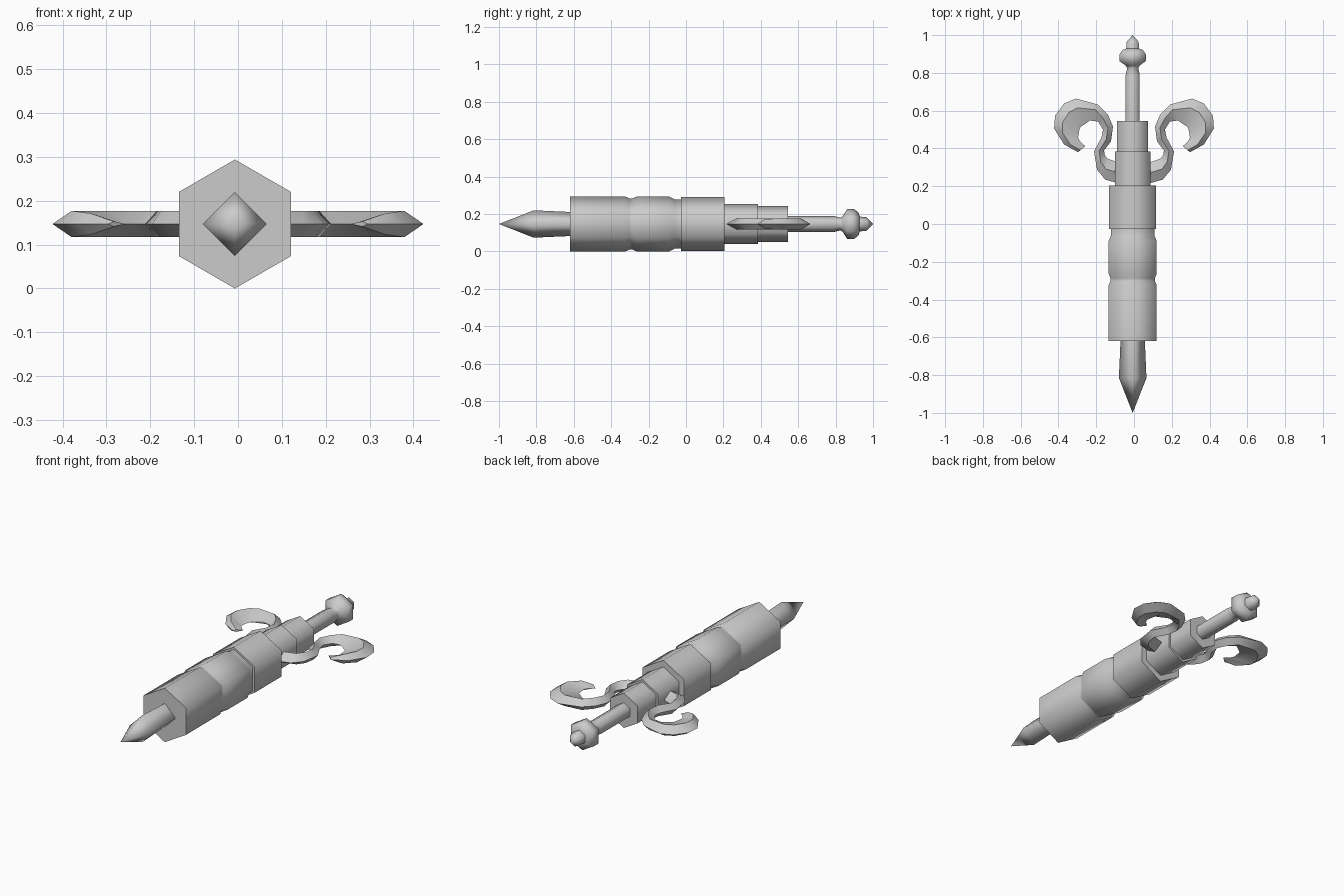
import bpy, bmesh, math

if "Cube" in bpy.data.objects:
    bpy.data.objects.remove(bpy.data.objects["Cube"])

CX, CZ = -0.007, 0.147   # long axis of the body

grey = bpy.data.materials.new("plain_grey")
grey.diffuse_color = (0.6, 0.6, 0.6, 1)
grey.use_nodes = True
grey.node_tree.nodes["Principled BSDF"].inputs["Base Color"].default_value = grey.diffuse_color


def finish(name, bm, angle):
    bmesh.ops.recalc_face_normals(bm, faces=bm.faces)
    for f in bm.faces:
        f.smooth = True
    for e in bm.edges:
        if len(e.link_faces) == 2 and e.calc_face_angle() > math.radians(angle):
            e.smooth = False
        if any(len(f.verts) > 4 for f in e.link_faces) or e.is_boundary:
            e.smooth = False
    mesh = bpy.data.meshes.new(name)
    bm.to_mesh(mesh)
    bm.free()
    mesh.materials.append(grey)
    ob = bpy.data.objects.new(name, mesh)
    bpy.context.collection.objects.link(ob)
    return ob


def lathe(name, profile, sides=6, angle=62):
    """Sweep (y, radius) pairs round the long axis, one corner pointing up."""
    bm = bmesh.new()
    rings = []
    for y, r in profile:
        if r == 0:
            rings.append([bm.verts.new((CX, y, CZ))] * sides)
            continue
        rings.append([bm.verts.new((CX + r * math.sin(math.tau * i / sides), y,
                                    CZ + r * math.cos(math.tau * i / sides)))
                      for i in range(sides)])
    for a, b in zip(rings, rings[1:]):
        for i in range(sides):
            j = (i + 1) % sides
            quad = list(dict.fromkeys((a[i], a[j], b[j], b[i])))
            bm.faces.new(quad)
    for ring, (y, r) in ((rings[0], profile[0]), (rings[-1], profile[-1])):
        if r:
            cap = bm.faces.new(ring)
            for e in cap.edges:
                e.smooth = False
    return finish(name, bm, angle)


# Square spike at the front
lathe("spike", [(-1, 0), (-0.815, 0.073), (-0.61, 0.064)], sides=4, angle=91)

# Grooved hexagonal barrel
lathe("barrel", [(-0.62, 0.147), (-0.325, 0.147), (-0.302, 0.136), (-0.288, 0.136),
                 (-0.262, 0.147), (-0.09, 0.147), (-0.06, 0.132), (-0.02, 0.132)])

# Stepped hexagonal collars
lathe("rear_block", [(-0.027, 0.144), (0.205, 0.144)])
lathe("large_collar", [(0.2, 0.108), (0.385, 0.108)])
lathe("small_collar", [(0.38, 0.095), (0.545, 0.095)])

# Handle with knob and pointed end
lathe("handle", [(0.54, 0.043), (0.79, 0.043), (0.825, 0.034), (0.838, 0.042),
                 (0.862, 0.08), (0.9, 0.08), (0.923, 0.06), (0.928, 0.04),
                 (0.965, 0.036), (1.0, 0)])

# Curled side hooks: outer and inner edge of the curl at each station, ridge height
STATIONS = [
    (0.08, 0.215, 0.08, 0.325, 0.03), (0.153, 0.235, 0.143, 0.347, 0.03),
    (0.196, 0.288, 0.156, 0.37, 0.03), (0.212, 0.384, 0.158, 0.39, 0.03),
    (0.172, 0.458, 0.122, 0.437, 0.03), (0.164, 0.50, 0.111, 0.516, 0.03),
    (0.19, 0.542, 0.138, 0.579, 0.03), (0.233, 0.548, 0.19, 0.632, 0.03),
    (0.286, 0.511, 0.307, 0.664, 0.03), (0.291, 0.49, 0.37, 0.638, 0.03),
    (0.296, 0.458, 0.418, 0.574, 0.03), (0.286, 0.437, 0.423, 0.505, 0.03),
    (0.262, 0.416, 0.37, 0.421, 0.024), (0.257, 0.413, 0.296, 0.38, 0.006)]


def hook(name, side):
    bm = bmesh.new()
    rings = []
    for k, (ax, ay, bx, by, h) in enumerate(STATIONS):
        t = 0.5 if k < 7 else 0.68     # ridge lies nearer the broad outer edge
        mx, my = ax + (bx - ax) * t, ay + (by - ay) * t
        rings.append([bm.verts.new((side * x, y, z)) for x, y, z in
                      ((ax, ay, CZ), (mx, my, CZ + h), (bx, by, CZ), (mx, my, CZ - h))])
    for a, b in zip(rings, rings[1:]):
        for i in range(4):
            j = (i + 1) % 4
            bm.faces.new((a[i], a[j], b[j], b[i]))
    bm.faces.new(rings[0])
    bm.faces.new(rings[-1])
    return finish(name, bm, 40)


hook("right_hook", 1)
hook("left_hook", -1)
